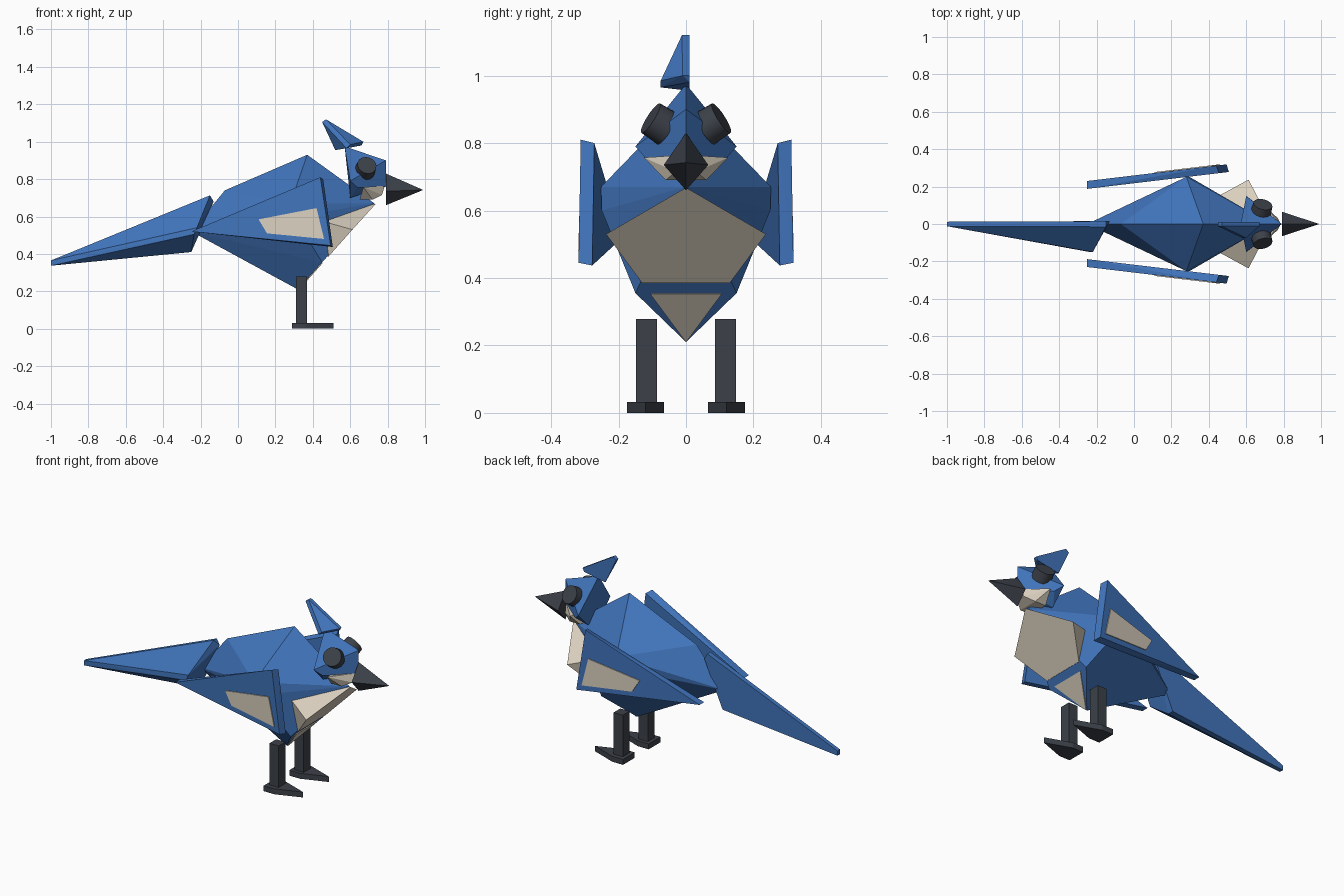
import bpy, bmesh
from mathutils import Vector

if "Cube" in bpy.data.objects:
    bpy.data.objects.remove(bpy.data.objects["Cube"])


def material(name, rgb):
    m = bpy.data.materials.new(name)
    m.diffuse_color = (*rgb, 1)
    m.use_nodes = True
    m.node_tree.nodes["Principled BSDF"].inputs["Base Color"].default_value = m.diffuse_color
    return m


BLUE = material("feather blue", (0.052, 0.175, 0.50))
CREAM = material("cream", (0.70, 0.63, 0.52))
DARK = material("charcoal", (0.045, 0.052, 0.066))


def finish(name, bm, mat):
    bmesh.ops.recalc_face_normals(bm, faces=bm.faces)
    me = bpy.data.meshes.new(name)
    bm.to_mesh(me)
    bm.free()
    me.materials.append(mat)
    ob = bpy.data.objects.new(name, me)
    bpy.context.collection.objects.link(ob)
    return ob


def both(points):
    """Add the mirrored partner of every off-centre point."""
    return points + [(x, -y, z) for x, y, z in points if y]


def hull(name, points, mat):
    """Flat-faced solid wrapped round a few corner points."""
    bm = bmesh.new()
    for p in points:
        bm.verts.new(p)
    res = bmesh.ops.convex_hull(bm, input=bm.verts)
    loose = [v for v in bm.verts if not v.link_faces]
    bmesh.ops.delete(bm, geom=loose, context='VERTS')
    bmesh.ops.dissolve_limit(bm, angle_limit=0.01, verts=bm.verts, edges=bm.edges)
    return finish(name, bm, mat)


# Body: faceted, pointed at breast and rump
hull("body", both([(-0.25, 0, 0.52), (-0.07, 0, 0.74), (0.37, 0, 0.93),
                   (0.28, 0.252, 0.67), (0.30, 0.25, 0.60), (0.73, 0, 0.67),
                   (0.45, 0.15, 0.355), (0.32, 0, 0.21)]), BLUE)

# Breast shield standing proud of the body, and belly patch
hull("breast", both([(0.737, 0, 0.668), (0.612, 0.237, 0.53), (0.483, 0.13, 0.385),
                     (0.36, 0.10, 0.60), (0.38, 0.08, 0.45)]), CREAM)
hull("belly_patch", both([(0.453, 0.105, 0.351), (0.326, 0, 0.209),
                          (0.445, 0.10, 0.357), (0.318, 0, 0.215)]), CREAM)

# Head and throat
hull("head", both([(0.57, 0, 0.975), (0.79, 0, 0.90), (0.79, 0, 0.76),
                   (0.60, 0.15, 0.79), (0.64, 0.12, 0.755), (0.60, 0.06, 0.70)]), BLUE)
hull("throat", both([(0.785, 0, 0.765), (0.67, 0.125, 0.757), (0.65, 0.06, 0.69),
                     (0.72, 0.06, 0.69), (0.77, 0.03, 0.715)]), CREAM)

# Beak: four-sided spike
hull("beak", both([(0.79, 0, 0.83), (0.79, 0.066, 0.735), (0.79, 0, 0.66),
                   (0.99, 0, 0.742)]), DARK)

# Crest and tail: tapered three-sided feathers with a side ridge
hull("crest", [(0.45, 0.01, 1.105), (0.45, -0.012, 1.105), (0.47, 0.01, 1.12),
               (0.47, -0.012, 1.12), (0.67, 0.01, 1.0), (0.67, -0.01, 1.0),
               (0.66, 0.01, 0.98), (0.60, -0.075, 0.985), (0.58, -0.075, 0.965),
               (0.52, 0.01, 0.955)], BLUE)
hull("tail", [(-1, 0.012, 0.365), (-1, -0.012, 0.365), (-1, 0.012, 0.337),
              (-1, -0.012, 0.337), (-0.15, 0.015, 0.713), (-0.15, -0.015, 0.713),
              (-0.13, 0.015, 0.68), (-0.22, -0.15, 0.54), (-0.235, -0.15, 0.505),
              (-0.25, 0.015, 0.41), (-0.25, -0.02, 0.41)], BLUE)


def wing_y(x):
    return 0.23 + (x + 0.25) * 0.119


for side, tag in ((1, "left"), (-1, "right")):
    # Wing: triangular slab flaring forwards
    outer = [(-0.25, 0.52), (0.44, 0.81), (0.495, 0.445)]
    inner = [(-0.25, 0.52), (0.455, 0.80), (0.507, 0.437)]
    hull("wing_" + tag,
         [(x, side * wing_y(x), z) for x, z in outer]
         + [(x, side * (wing_y(x) - 0.042), z) for x, z in inner], BLUE)

    # Pale wing bar
    bar = [(0.11, 0.585), (0.155, 0.51), (0.46, 0.48), (0.42, 0.645)]
    hull("wing_bar_" + tag,
         [(x, side * (wing_y(x) + d), z) for x, z in bar for d in (-0.003, 0.005)], CREAM)

    # Eye: short disc tilted outwards and up
    bm = bmesh.new()
    bmesh.ops.create_cone(bm, cap_ends=True, segments=16, radius1=0.055,
                          radius2=0.052, depth=0.06)
    eye = finish("eye_" + tag, bm, DARK)
    eye.location = (0.683, side * 0.08, 0.858)
    eye.rotation_mode = 'QUATERNION'
    eye.rotation_quaternion = Vector((0.2, side * 0.78, 0.5)).to_track_quat('Z', 'Y')
    bpy.context.view_layer.objects.active = eye
    eye.select_set(True)
    bpy.ops.object.shade_smooth_by_angle()
    eye.select_set(False)

    # Leg post and pointed foot
    hull("leg_" + tag, [(x, side * y, z) for x in (0.31, 0.37)
                        for y in (0.086, 0.148) for z in (0.03, 0.278)], DARK)
    sole = [(0.29, 0.065), (0.29, 0.175), (0.36, 0.175), (0.51, 0.12), (0.36, 0.065)]
    hull("foot_" + tag, [(x, side * y, z) for x, y in sole for z in (0, 0.032)], DARK)
